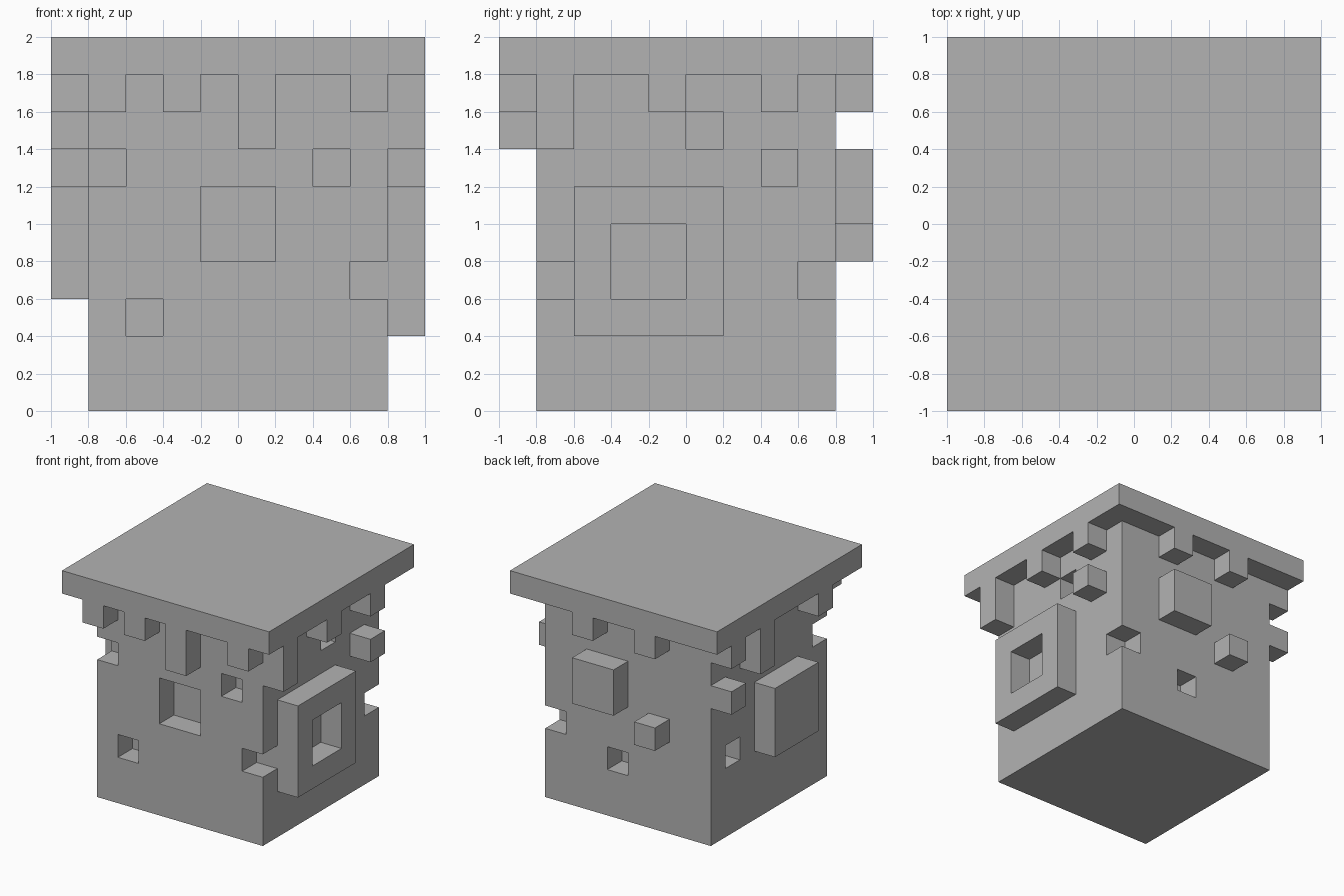
import bpy

cube = bpy.data.objects.get("Cube")
if cube:
    bpy.data.objects.remove(cube, do_unlink=True)

U = 0.2            # block size
WALL, RIM = 4, 5   # half widths of body and lid, in blocks

grey = bpy.data.materials.new("stone_grey")
grey.use_nodes = True
colour = (0.45, 0.45, 0.45, 1)
grey.diffuse_color = colour
grey.node_tree.nodes["Principled BSDF"].inputs["Base Color"].default_value = colour


def box(name, low, high):
    """Box between two corners given in blocks."""
    centre = [(a + b) / 2 * U for a, b in zip(low, high)]
    bpy.ops.mesh.primitive_cube_add(size=1, location=centre)
    ob = bpy.context.object
    ob.name = name
    ob.scale = [(b - a) * U for a, b in zip(low, high)]
    bpy.ops.object.transform_apply(location=True, rotation=False, scale=True)
    ob.data.materials.append(grey)
    return ob


def side_box(name, side, u, z, size, depth):
    """Box on one side: u runs along the wall, depth runs outward."""
    lo, hi = depth
    if side in ("front", "right"):
        lo, hi = -hi, -lo
    w, h = size
    if side in ("front", "back"):
        return box(name, (u, lo, z), (u + w, hi, z + h))
    return box(name, (lo, u, z), (hi, u + w, z + h))


def cut(target, cutter):
    mod = target.modifiers.new("cut", "BOOLEAN")
    mod.operation = "DIFFERENCE"
    mod.solver = "EXACT"
    mod.object = cutter
    bpy.context.view_layer.objects.active = target
    bpy.ops.object.modifier_apply(modifier=mod.name)
    bpy.data.objects.remove(cutter, do_unlink=True)


# Body and lid
body = box("body", (-WALL, -WALL, 0), (WALL, WALL, 9))
box("lid", (-RIM, -RIM, 9), (RIM, RIM, 10))

# Drips below the lid: position along the wall, length
drips = {
    "front": [(-4, 1), (-2, 1), (0, 2), (3, 1)],
    "left": [(-4, 2), (-1, 1), (2, 1)],
    "back": [(1, 1), (-2, 1)],
    "right": [(3, 1), (1, 2), (-3, 1)],
}
for side, row in drips.items():
    for i, (u, length) in enumerate(row):
        side_box(f"{side}_drip_{i + 1}", side, u, 9 - length, (1, length), (WALL, RIM))

# Raised blocks and panels
side_box("left_stud", "left", 2, 6, (1, 1), (WALL, RIM))
side_box("right_stud", "right", 3, 6, (1, 1), (WALL, RIM))
side_box("right_panel", "right", -2, 3, (3, 3), (WALL, RIM))
side_box("back_panel", "back", 0, 5, (2, 2), (WALL, RIM))
side_box("back_stud", "back", -2, 4, (1, 1), (WALL, RIM))

# Left panel with a square window down to the wall
panel = side_box("left_panel", "left", -3, 2, (4, 4), (WALL, RIM))
cut(panel, side_box("cutter", "left", -2, 3, (2, 2), (WALL - 0.5, RIM + 0.5)))

# Recesses in the walls, one block deep
recesses = [
    ("front", -1, 4, 2), ("front", 2, 6, 1), ("front", -3, 2, 1),
    ("left", 0, 7, 1), ("back", 0, 2, 1), ("right", 2, 3, 1),
]
for side, u, z, size in recesses:
    cut(body, side_box("cutter", side, u, z, (size, size), (WALL - 1, RIM)))

# Missing blocks on the corners
for sx, sy, z in [(1, -1, 3), (1, 1, 3), (-1, -1, 6)]:
    xs = sorted((sx * (WALL - 1), sx * RIM))
    ys = sorted((sy * (WALL - 1), sy * RIM))
    cut(body, box("cutter", (xs[0], ys[0], z), (xs[1], ys[1], z + 1)))
